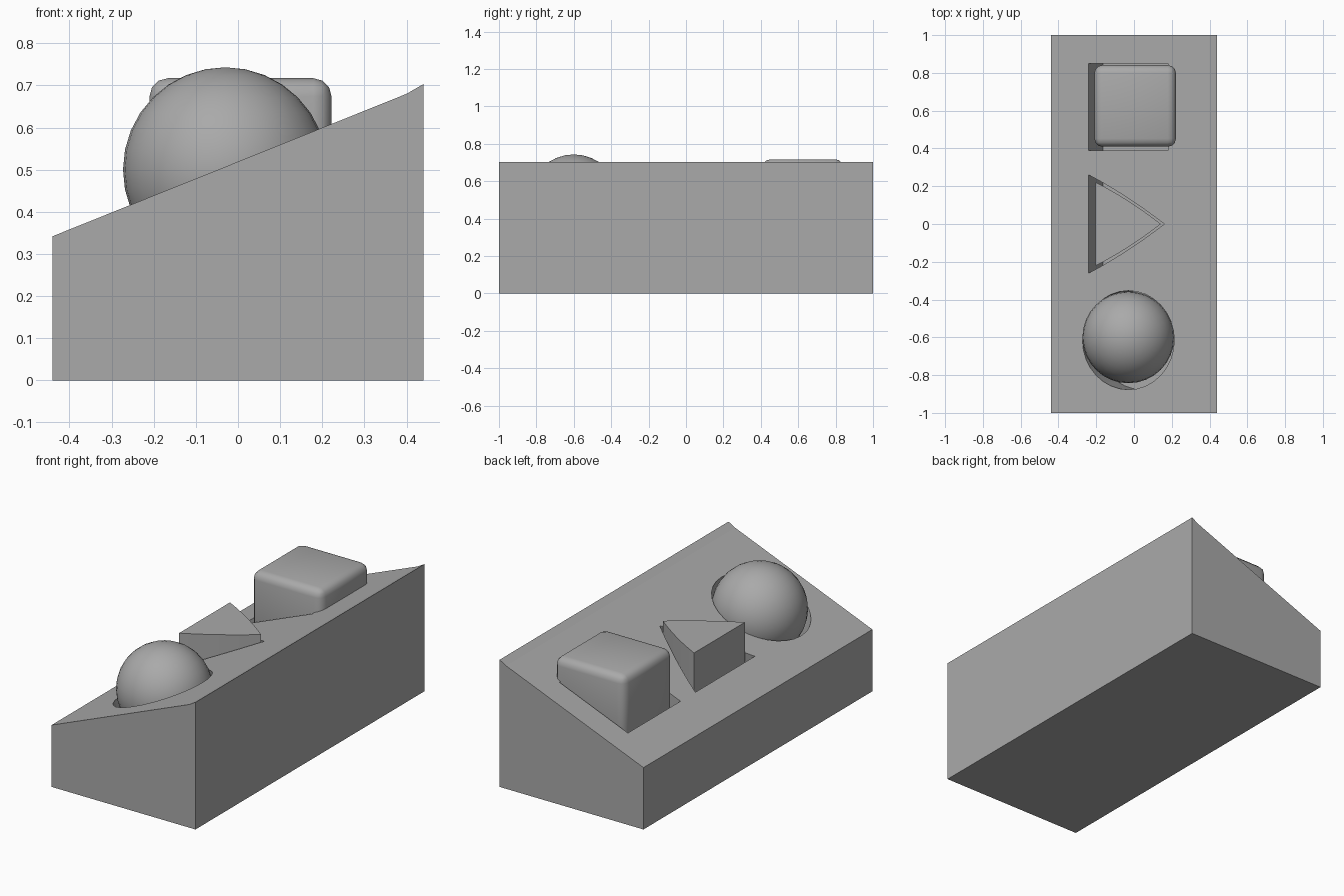
import bpy
import bmesh
import math

cube = bpy.data.objects.get("Cube")
if cube:
    bpy.data.objects.remove(cube, do_unlink=True)

RISE = 0.4024
SLOPE = math.atan(RISE)

grey = bpy.data.materials.new("plain_grey")
grey.use_nodes = True
COLOUR = (0.4, 0.4, 0.4, 1)
grey.diffuse_color = COLOUR
grey.node_tree.nodes["Principled BSDF"].inputs["Base Color"].default_value = COLOUR


def slope_height(x):
    return 0.342 + (x + 0.44) * RISE


def make_object(name, bm):
    bmesh.ops.recalc_face_normals(bm, faces=bm.faces)
    mesh = bpy.data.meshes.new(name)
    bm.to_mesh(mesh)
    bm.free()
    mesh.materials.append(grey)
    obj = bpy.data.objects.new(name, mesh)
    bpy.context.collection.objects.link(obj)
    return obj


def prism(name, outline, low, high):
    """Extrude an xy outline from z = low to z = high."""
    bm = bmesh.new()
    face = bm.faces.new([bm.verts.new((x, y, low)) for x, y in outline])
    top = bmesh.ops.extrude_face_region(bm, geom=[face])["geom"]
    verts = [v for v in top if isinstance(v, bmesh.types.BMVert)]
    bmesh.ops.translate(bm, verts=verts, vec=(0, 0, high - low))
    return make_object(name, bm)


def triangle(base, tip, half, bulge=0.012, steps=8):
    """Triangle pointing to +x with gently bowed sides."""
    side = []
    for i in range(steps):
        t = i / steps
        side.append((base + (tip - base) * t, half * (1 - t) + 4 * bulge * t * (1 - t)))
    return side + [(tip, 0)] + [(x, -y) for x, y in reversed(side)]


def rectangle(hx, hy):
    return [(-hx, -hy), (hx, -hy), (hx, hy), (-hx, hy)]


def select_only(obj):
    bpy.ops.object.select_all(action="DESELECT")
    obj.select_set(True)
    bpy.context.view_layer.objects.active = obj


# Sloped base, its side profile extruded along y
profile = [(-0.44, 0), (0.44, 0), (0.44, 0.703), (0.4, 0.68), (-0.44, 0.342)]
bm = bmesh.new()
face = bm.faces.new([bm.verts.new((x, -1, z)) for x, z in profile])
far = bmesh.ops.extrude_face_region(bm, geom=[face])["geom"]
bmesh.ops.translate(bm, verts=[v for v in far if isinstance(v, bmesh.types.BMVert)], vec=(0, 2, 0))
base = make_object("sloped_base", bm)

# Three sockets cut square to the slope
circle = [(0.262 * math.cos(i * math.tau / 32), 0.262 * math.sin(i * math.tau / 32)) for i in range(32)]
sockets = [("square_socket", rectangle(0.226, 0.23), 0.62),
           ("triangle_socket", triangle(-0.226, 0.205, 0.26), 0),
           ("round_socket", circle, -0.615)]
for name, outline, y in sockets:
    cutter = prism(name, outline, -0.2, 0.15)
    cutter.location = (-0.03, y, slope_height(-0.03))
    cutter.rotation_euler = (0, -SLOPE, 0)
    cutter.hide_render = True
    cut = base.modifiers.new(name, "BOOLEAN")
    cut.object = cutter
    cut.operation = "DIFFERENCE"
    cut.solver = "EXACT"
    select_only(base)
    bpy.ops.object.modifier_apply(modifier=name)
    bpy.data.objects.remove(cutter, do_unlink=True)

# Rounded cube block
block = prism("cube_block", rectangle(0.216, 0.216), 0.287, 0.717)
block.location = (0.006, 0.625, 0)
bevel = block.modifiers.new("soft_edges", "BEVEL")
bevel.width = 0.043
bevel.segments = 3
select_only(block)
bpy.ops.object.modifier_apply(modifier="soft_edges")
bpy.ops.object.shade_smooth_by_angle(angle=math.radians(40))

# Triangular block
prism("triangle_block", triangle(-0.205, 0.142, 0.222), 0.3, 0.616)

# Ball
bm = bmesh.new()
bmesh.ops.create_uvsphere(bm, u_segments=32, v_segments=16, radius=0.243)
ball = make_object("ball", bm)
ball.location = (-0.03, -0.6, 0.5)
select_only(ball)
bpy.ops.object.shade_smooth_by_angle(angle=math.radians(40))
